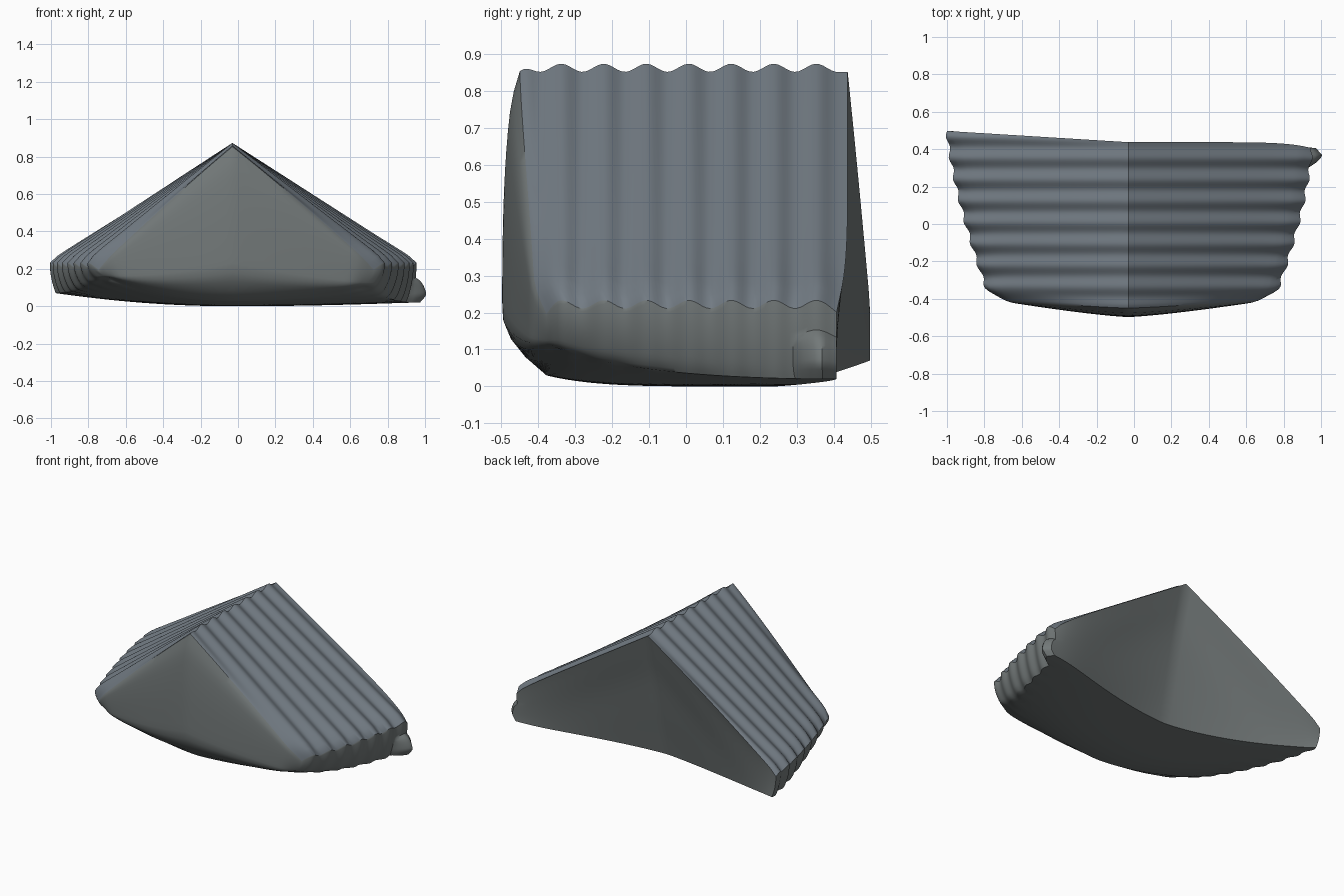
import bpy, bmesh, math

if "Cube" in bpy.data.objects:
    bpy.data.objects.remove(bpy.data.objects["Cube"])

NU, NV, NT = 48, 16, 80          # across, up, front to back


def ripple(y):
    return math.cos(2 * math.pi * (y - 0.13) / 0.115)


def ramp(value, start, end):
    """0 before start, easing up to 1 at end."""
    return max(0.0, (value - start) / (end - start)) ** 2


def shape(u, v, t):
    """Map a box (u across -1..1, v up 0..1, t front to back 0..1) to the gabled block."""
    a = abs(u)
    # bowed front, undercut at the foot, rounded at its rim
    front = -0.40 - 0.09 * (1 - a ** 1.3) * (1 - 0.4 * v ** 4)
    front += 0.12 * ramp(-v, -0.22, 0) * (1 - 0.7 * a ** 4)
    front += 0.012 * ramp(v, 0.85, 1) * (1 - a ** 4) + 0.03 * ramp(a, 0.85, 1)
    # back leans in toward the foot in the middle
    back = 0.445 + (0.06 * a if u < 0 else -0.03 * a ** 8)
    back -= 0.20 * (1 - a ** 1.6) * (1 - v) ** 0.9
    y = front + (back - front) * t
    # plan tapers to the front, corrugation shows on the eaves
    w = 1.0 - 0.22 * (1 - t) ** 1.4 if u < 0 else 0.95 - 0.19 * (1 - t) ** 1.5
    w += 0.008 * ripple(y) * a ** 8
    w -= (0.03 + 0.04 * (1 - t)) * (1 - v) ** 2 + 0.03 * ramp(-t, -0.06, 0) * a
    if u > 0:                                # small lip at the back right corner
        lip = max(0.0, 1 - abs(t - 0.95) / 0.09) * max(0.0, 1 - abs(v - 0.2) / 0.4)
        w += 0.075 * lip ** 0.5 * a ** 12
    x = u * w - 0.03 * (1 - a)
    # corrugated roof above, underside rising to the rim and front corners
    top = 0.862 - 0.625 * a + 0.011 * ripple(y) - 0.015 * ramp(a, 0.93, 1)
    top -= 0.02 * ramp(-t, -0.05, 0) + 0.01 * ramp(t, 0.96, 1)
    low = (0.07 if u < 0 else 0.02) * a ** 2
    low += 0.03 * (1 - t) ** 5 + 0.05 * a ** 3 * (1 - t) ** 2
    return x, y, low + (top - low) * v


def patch(bm, n, m, fn, material):
    rows = [[bm.verts.new(shape(*fn(i / n, j / m))) for j in range(m + 1)]
            for i in range(n + 1)]
    for i in range(n):
        for j in range(m):
            f = bm.faces.new((rows[i][j], rows[i + 1][j],
                              rows[i + 1][j + 1], rows[i][j + 1]))
            f.material_index = material


bm = bmesh.new()
# roof and underside
patch(bm, NU, NT, lambda p, q: (2 * p - 1, 1, q), 1)
patch(bm, NU, NT, lambda p, q: (2 * p - 1, 0, q), 0)
# front and back gables
for end in (0, 1):
    patch(bm, NU, NV, lambda p, q: (2 * p - 1, q, end), 0)
# side walls under the eaves
for side in (-1, 1):
    patch(bm, NT, NV, lambda p, q: (side, q, p), 0)
bmesh.ops.remove_doubles(bm, verts=bm.verts[:], dist=0.0005)
bmesh.ops.recalc_face_normals(bm, faces=bm.faces[:])

# stand on the ground, centred
lo = [min(v.co[k] for v in bm.verts) for k in range(3)]
hi = [max(v.co[k] for v in bm.verts) for k in range(3)]
shift = (-(lo[0] + hi[0]) / 2, -(lo[1] + hi[1]) / 2, -lo[2])
bmesh.ops.translate(bm, vec=shift, verts=bm.verts[:])

mesh = bpy.data.meshes.new("corrugated_gable_roof")
bm.to_mesh(mesh)
bm.free()
roof = bpy.data.objects.new("corrugated_gable_roof", mesh)
bpy.context.collection.objects.link(roof)

for name, col in (("wall_grey", (0.17, 0.19, 0.19, 1)),
                  ("roof_blue_grey", (0.17, 0.20, 0.23, 1))):
    mat = bpy.data.materials.new(name)
    mat.diffuse_color = col
    mat.use_nodes = True
    mat.node_tree.nodes["Principled BSDF"].inputs["Base Color"].default_value = mat.diffuse_color
    mesh.materials.append(mat)

bpy.context.view_layer.objects.active = roof
roof.select_set(True)
bpy.ops.object.shade_smooth_by_angle(angle=math.radians(40))
